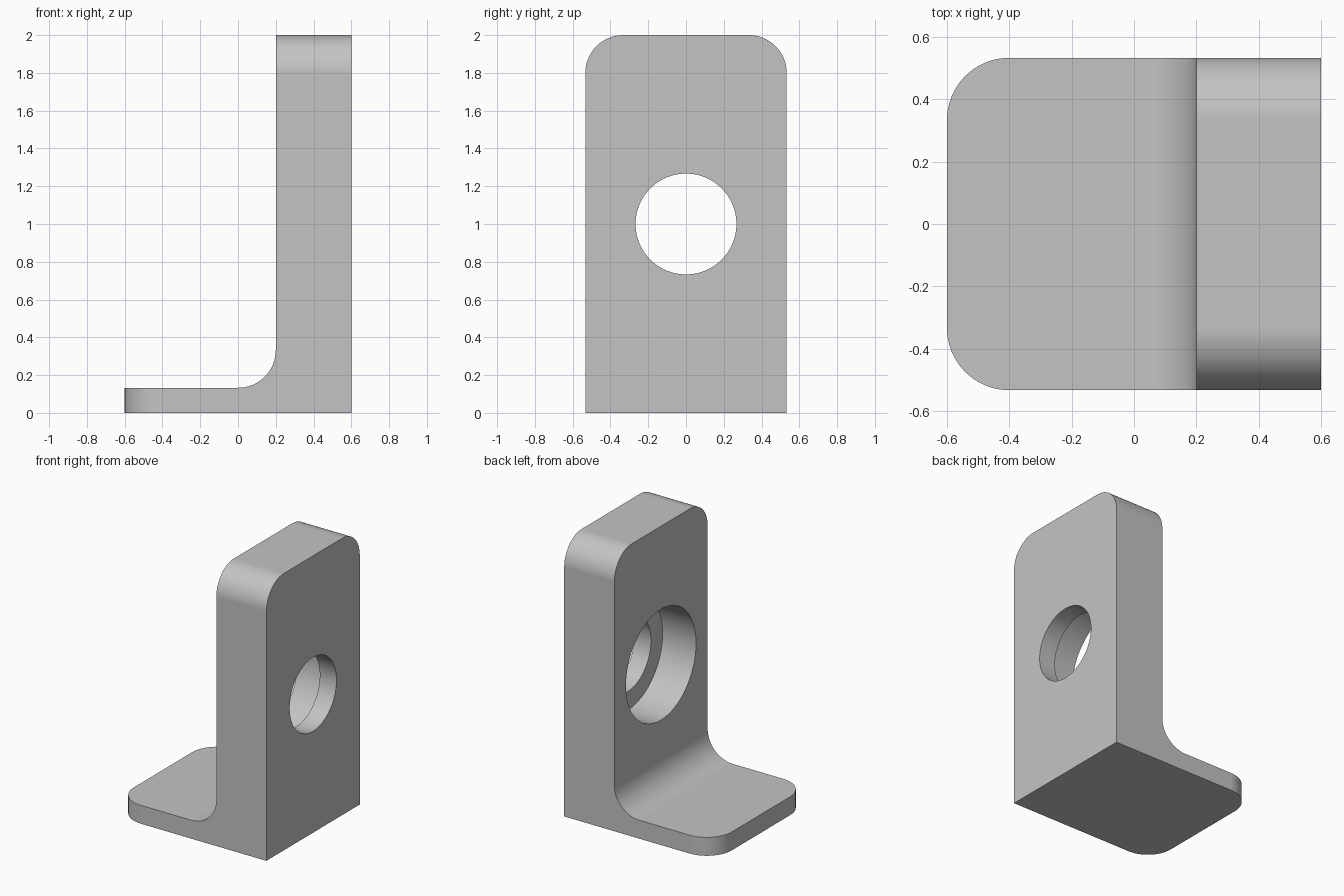
import bpy
import bmesh
import math
from mathutils import Matrix

old = bpy.data.objects.get("Cube")
if old:
    bpy.data.objects.remove(old, do_unlink=True)

HALF_WIDTH, HALF_LENGTH, HEIGHT = 0.533, 0.6, 2.0
WALL_X = 0.2        # inner face of the upright plate
FOOT_TOP = 0.133
ROUND = 0.2         # radius of the fillet and the rounded corners

grey = bpy.data.materials.new("plain_grey")
grey.use_nodes = True
colour = (0.55, 0.55, 0.55, 1)
grey.diffuse_color = colour
grey.node_tree.nodes["Principled BSDF"].inputs["Base Color"].default_value = colour


def add_object(name, bm):
    mesh = bpy.data.meshes.new(name)
    bm.to_mesh(mesh)
    bm.free()
    mesh.materials.append(grey)
    obj = bpy.data.objects.new(name, mesh)
    bpy.context.collection.objects.link(obj)
    return obj


# L-shaped side profile, extruded across the width
profile = [(-HALF_LENGTH, 0), (HALF_LENGTH, 0), (HALF_LENGTH, HEIGHT),
           (WALL_X, HEIGHT), (WALL_X, FOOT_TOP), (-HALF_LENGTH, FOOT_TOP)]
bm = bmesh.new()
face = bm.faces.new([bm.verts.new((x, -HALF_WIDTH, z)) for x, z in profile])
result = bmesh.ops.extrude_face_region(bm, geom=[face])
moved = [g for g in result["geom"] if isinstance(g, bmesh.types.BMVert)]
bmesh.ops.translate(bm, verts=moved, vec=(0, 2 * HALF_WIDTH, 0))
bmesh.ops.recalc_face_normals(bm, faces=bm.faces)


# Round the inner corner, the upright's top corners and the foot's end corners
def is_rounded(edge):
    a, b = (v.co for v in edge.verts)
    mid, step = (a + b) / 2, b - a
    inner = abs(step.y) > 0.1 and abs(mid.x - WALL_X) < 0.01 and mid.z < 1
    top = abs(step.x) > 0.1 and mid.z > HEIGHT - 0.01
    foot = abs(step.z) > 0.1 and mid.x < -HALF_LENGTH + 0.01
    return inner or top or foot


bmesh.ops.bevel(bm, geom=[e for e in bm.edges if is_rounded(e)], offset=ROUND,
                offset_type='OFFSET', segments=20, profile=0.5,
                affect='EDGES', clamp_overlap=False)
bracket = add_object("angle_bracket", bm)


# Stepped bore: narrow through hole, wide counterbore on the foot side
def bore(name, radius, x_start, x_end):
    bm = bmesh.new()
    place = (Matrix.Translation(((x_start + x_end) / 2, 0, HEIGHT / 2))
             @ Matrix.Rotation(math.pi / 2, 4, 'Y'))
    bmesh.ops.create_cone(bm, cap_ends=True, segments=96, radius1=radius,
                          radius2=radius, depth=x_end - x_start, matrix=place)
    cutter = add_object(name, bm)
    cutter.hide_render = True
    mod = bracket.modifiers.new(name, 'BOOLEAN')
    mod.operation = 'DIFFERENCE'
    mod.solver = 'EXACT'
    mod.object = cutter
    bpy.ops.object.modifier_apply(modifier=mod.name)
    bpy.data.objects.remove(cutter, do_unlink=True)


bpy.ops.object.select_all(action='DESELECT')
bpy.context.view_layer.objects.active = bracket
bracket.select_set(True)
bore("through_hole", 0.267, 0, 0.8)
bore("counterbore", 0.4, 0, 0.467)

# Smooth the rounds while keeping flat faces and crisp edges
bpy.ops.object.shade_smooth_by_angle(angle=math.radians(30))
weighted = bracket.modifiers.new("even_shading", 'WEIGHTED_NORMAL')
weighted.keep_sharp = True
